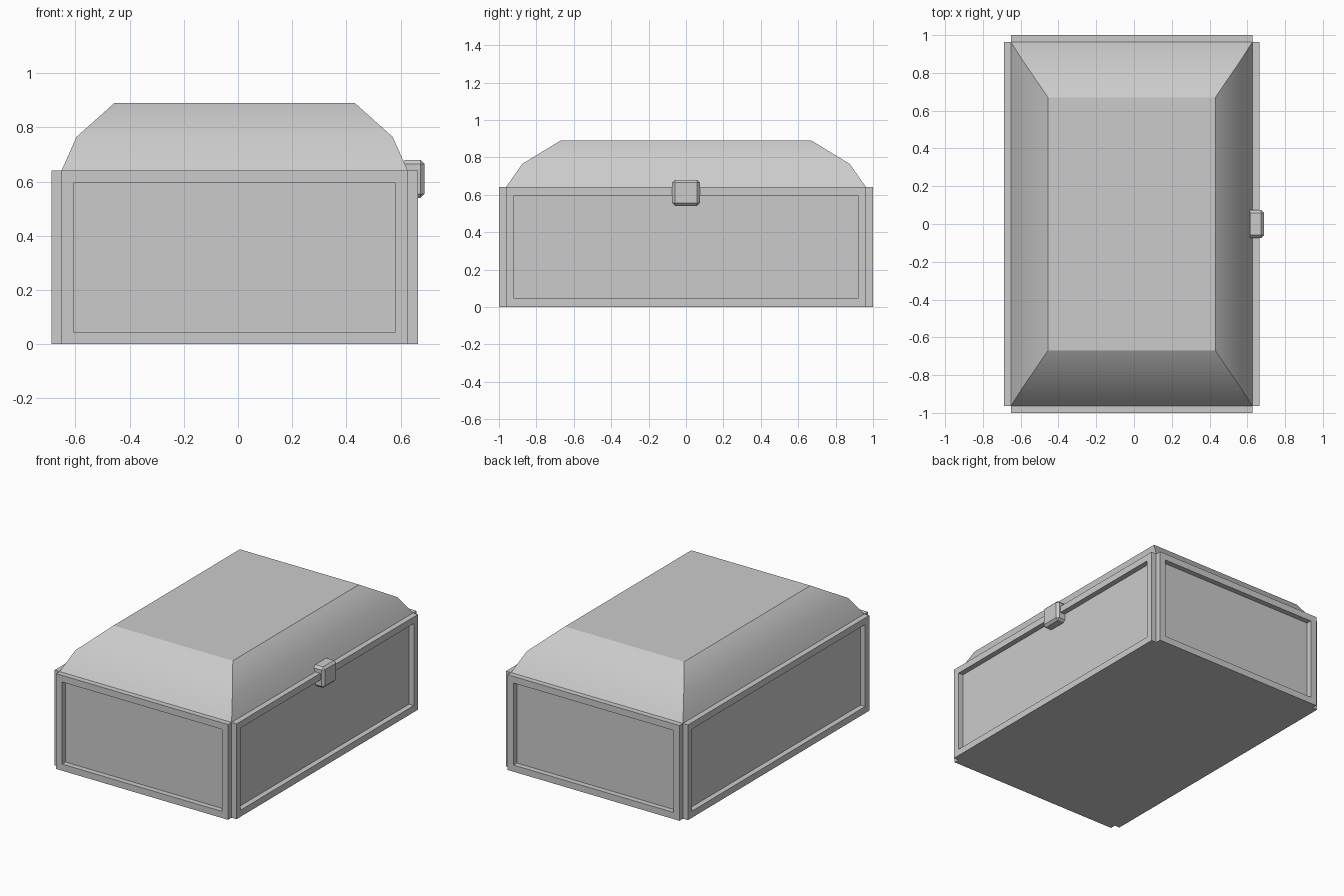
import bpy, bmesh, math

if "Cube" in bpy.data.objects:
    bpy.data.objects.remove(bpy.data.objects["Cube"])

CX = -0.0125                 # chest centre in x (the latch shifts it off zero)
HX, HY = 0.639, 0.963        # half size of the core box
RIM = 0.64                   # height of the box


def finish(bm, name, smooth=None):
    bmesh.ops.recalc_face_normals(bm, faces=bm.faces)
    mesh = bpy.data.meshes.new(name)
    bm.to_mesh(mesh)
    bm.free()
    ob = bpy.data.objects.new(name, mesh)
    bpy.context.collection.objects.link(ob)
    if smooth:
        bpy.ops.object.select_all(action='DESELECT')
        ob.select_set(True)
        bpy.context.view_layer.objects.active = ob
        bpy.ops.object.shade_smooth_by_angle(angle=math.radians(smooth))
    return ob


def box(bm, x0, x1, y0, y1, z0, z1):
    verts = bmesh.ops.create_cube(bm, size=1)['verts']
    for v in verts:
        v.co = (x1 if v.co.x > 0 else x0, y1 if v.co.y > 0 else y0,
                z1 if v.co.z > 0 else z0)


# Box body: each wall is pushed out, then framed around a recessed panel
bm = bmesh.new()
box(bm, CX - HX, CX + HX, -HY, HY, 0, RIM)
bm.normal_update()
for wall in [f for f in bm.faces if abs(f.normal.z) < 0.5]:
    normal = wall.normal.copy()
    slab = bmesh.ops.extrude_discrete_faces(bm, faces=[wall])['faces'][0]
    bmesh.ops.translate(bm, verts=slab.verts, vec=normal * 0.037)
    slab.normal_update()
    bmesh.ops.inset_region(bm, faces=[slab], thickness=0.063)
    # separate extrusion gives the recess straight sides
    panel = bmesh.ops.extrude_discrete_faces(bm, faces=[slab])['faces'][0]
    bmesh.ops.translate(bm, verts=panel.verts, vec=normal * -0.036)
finish(bm, "chest_body")

# Lid: stacked rectangular rings, capped
bm = bmesh.new()
rings = []
for hx, hy, z in [(HX, HY, RIM), (0.583, 0.875, 0.765), (0.443, 0.67, 0.89)]:
    rings.append([bm.verts.new((CX + sx * hx, sy * hy, z))
                  for sx, sy in ((-1, -1), (1, -1), (1, 1), (-1, 1))])
for a, b in zip(rings, rings[1:]):
    for i in range(4):
        j = (i + 1) % 4
        bm.faces.new((a[i], a[j], b[j], b[i]))
bm.faces.new(rings[-1])
bm.faces.new(rings[0][::-1])
finish(bm, "lid", smooth=28)

# Latch: block with chamfered front and corner edges
bm = bmesh.new()
box(bm, 0.615, 0.688, -0.074, 0.074, 0.54, 0.68)
edges = [e for e in bm.edges if max(v.co.x for v in e.verts) > 0.65]
bmesh.ops.bevel(bm, geom=edges, offset=0.015, segments=1, affect='EDGES')
finish(bm, "latch")
